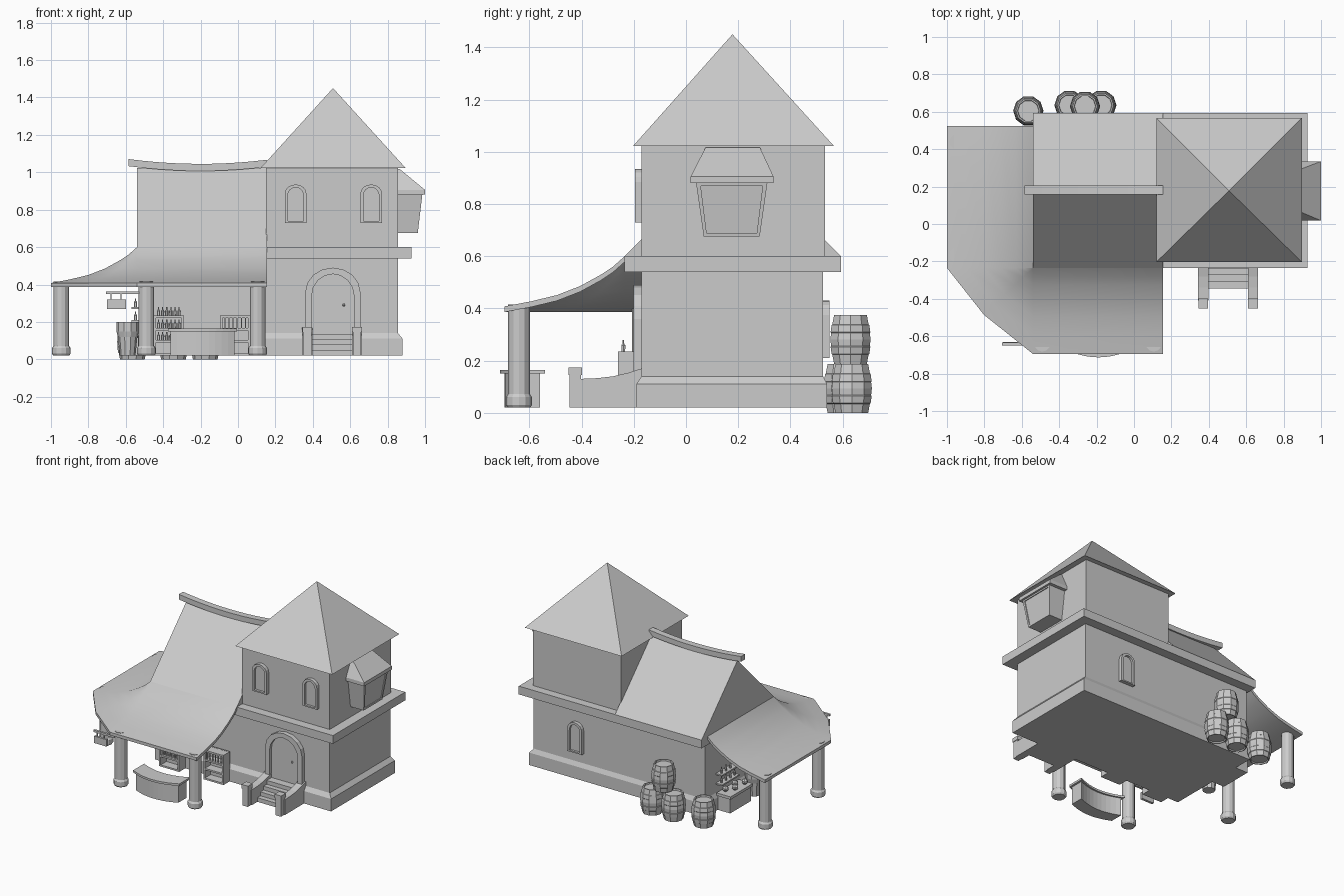
import bpy, bmesh
from math import sin, cos, pi

if "Cube" in bpy.data.objects:
    bpy.data.objects.remove(bpy.data.objects["Cube"])


def mesh(name, verts, faces, smooth=None):
    bm = bmesh.new()
    vs = [bm.verts.new(v) for v in verts]
    for f in faces:
        bm.faces.new([vs[i] for i in f])
    bmesh.ops.recalc_face_normals(bm, faces=bm.faces)
    me = bpy.data.meshes.new(name)
    bm.to_mesh(me)
    bm.free()
    ob = bpy.data.objects.new(name, me)
    bpy.context.collection.objects.link(ob)
    if smooth:
        bpy.ops.object.select_all(action='DESELECT')
        ob.select_set(True)
        bpy.context.view_layer.objects.active = ob
        bpy.ops.object.shade_smooth_by_angle(angle=smooth)
    return ob


def loft(name, rings, smooth=None):
    """Skin equal closed rings and cap both ends."""
    n = len(rings[0])
    faces = [[k * n + i, k * n + (i + 1) % n, (k + 1) * n + (i + 1) % n, (k + 1) * n + i]
             for k in range(len(rings) - 1) for i in range(n)]
    faces += [list(range(n)), [(len(rings) - 1) * n + i for i in range(n)]]
    return mesh(name, [v for r in rings for v in r], faces, smooth)


def at(p, axis, t):
    return {'x': (t, *p), 'y': (p[0], t, p[1]), 'z': (*p, t)}[axis]


def prism(name, pts, axis, a, b):
    return loft(name, [[at(p, axis, t) for p in pts] for t in (a, b)])


def rect(x0, x1, y0, y1, z):
    return [(x0, y0, z), (x1, y0, z), (x1, y1, z), (x0, y1, z)]


def box(name, x0, x1, y0, y1, z0, z1):
    return loft(name, [rect(x0, x1, y0, y1, z) for z in (z0, z1)])


def lathe(name, prof, x, y, z, n=12):
    return loft(name, [[(x + r * cos(2 * pi * i / n), y + r * sin(2 * pi * i / n), z + h)
                        for i in range(n)] for r, h in prof])


def arch(cx, w, z0, z1, rise, n=8):
    return [(cx - w, z0), (cx + w, z0)] + [
        (cx + w * cos(pi * i / n), z1 - rise + rise * sin(pi * i / n)) for i in range(n + 1)]


def arch_frame(name, cx, w, z0, z1, rise, t, y0, y1):
    """Arched surround, from wall y0 out to y1, with a recessed panel."""
    o, i = arch(cx, w, z0, z1, rise), arch(cx, w - t, z0 + t * .6, z1 - t, rise - t * .4)
    n = len(o)
    rings = [[at(p, 'y', y) for p in q] for q, y in ((o, y0), (o, y1), (i, y1), (i, y0))]
    mesh(name + "_frame", [v for r in rings for v in r],
         [[k * n + j, k * n + (j + 1) % n, (k + 1) % 4 * n + (j + 1) % n, (k + 1) % 4 * n + j]
          for k in range(4) for j in range(n)])
    prism(name + "_panel", i, 'y', y0, y0 + (y1 - y0) * .4)


# Walls, plinth and storey band
box("ground_floor", -.52, .855, -.17, .525, .02, .56)
loft("plinth", [rect(-.535, .88, -.19, .54, .02), rect(-.535, .88, -.19, .54, .11),
                rect(-.52, .855, -.17, .525, .14)])
box("storey_band", -.54, .927, -.235, .593, .54, .6)
box("tower_wall", .15, .855, -.17, .532, .6, 1.03)

# Tower roof
mesh("tower_roof", rect(.12, .897, -.203, .567, 1.022) + [(.508, .178, 1.45)],
     [(0, 1, 2, 3), (0, 1, 4), (1, 2, 4), (2, 3, 4), (3, 0, 4)])

# Main gable roof with sagging ridge beam
prism("gable_roof", [(-.235, .6), (.593, .6), (.18, 1.022)], 'x', -.54, .155)
ridge = []
for i in range(11):
    x = -.585 + .74 * i / 10
    z = 1.007 + .025 * ((x + .2) / .38) ** 2
    ridge.append([(x, .158, z), (x, .205, z), (x, .205, z + .038), (x, .158, z + .038)])
loft("ridge_beam", ridge, .6)

# Flared awning sweeping round the front and left sides
prof = [(0, .6), (.045, .56), (.09, .53), (.17, .486), (.26, .451), (.36, .427), (.46, .408)]
stations = [(.155, -.235, 0, -1), (-.54, -.235, 0, -1), (-.54, -.235, -.57, -.545),
            (-.54, -.235, -1, 0), (-.54, .525, -1, 0)]
rings = [[(bx + dx * d, by + dy * d, z) for d, z in prof]
         + [(bx + dx * d, by + dy * d, z - .022) for d, z in reversed(prof)]
         for bx, by, dx, dy in stations]
loft("awning", rings, .6)

# Awning posts
for x, y in ((-.945, .44), (-.945, -.165), (-.49, -.64), (.105, -.64)):
    lathe("awning_post", [(.043, .02), (.05, .03), (.05, .06), (.042, .072), (.042, .415)], x, y, 0)

# Windows and door
for cx in (.308, .712):
    arch_frame("tower_window", cx, .058, .73, .935, .05, .016, -.168, -.196)
arch_frame("back_window", .51, .058, .21, .43, .055, .016, .524, .55)
arch_frame("door", .507, .147, .1, .49, .13, .034, -.168, -.202)
lathe("door_knob", [(.003, -.008), (.008, 0), (.003, .008)], .565, -.187, .29, 6)

# Front steps with side walls and end posts
for i in range(4):
    box("step", .39, .62, -.345 + .036 * i, -.17, .02, .05 + .028 * i)
rail = [(-.41, .02), (-.17, .02), (-.17, .17), (-.22, .154), (-.28, .14), (-.34, .133), (-.41, .13)]
for cx in (.37, .636):
    prism("stair_wall", rail, 'x', cx - .027, cx + .027)
    box("stair_post", cx - .022, cx + .022, -.447, -.402, .02, .145)
    box("stair_post_cap", cx - .026, cx + .026, -.451, -.398, .145, .173)

# Bay window on the right wall, with a hipped cap
loft("bay_body", [rect(.85, .955, .068, .282, .675), rect(.85, .98, .038, .312, .885)])


def bay_pt(u, z, out):
    # point on the sloping bay front, u from -1 to 1
    t = (z - .675) / .21
    return (.955 + .025 * t + out, .175 + u * (.107 + .03 * t), z)


for side in (-1, 1):
    loft("bay_side_trim", [[bay_pt(side * u, z, o) for u, o in
                            ((1, 0), (1, .006), (.88, .006), (.88, 0))] for z in (.675, .885)])
for z in (.675, .87):
    loft("bay_cross_trim", [[bay_pt(u, z + h, o) for h, o in
                             ((0, 0), (0, .006), (.014, .006), (.014, 0))] for u in (-.88, .88)])
loft("bay_roof", [rect(.85, 1, .018, .335, .88), rect(.85, 1, .018, .335, .906),
                  rect(.85, .865, .075, .283, 1.017)])

# Barrels
barrel = [(.056, .008), (.06, 0), (.066, 0), (.073, .035), (.076, .037), (.08, .065), (.078, .068),
          (.081, .094), (.078, .118), (.08, .121), (.076, .149), (.073, .151), (.066, .187),
          (.058, .187), (.056, .175)]
for x, y, z in ((-.565, .605, 0), (-.345, .635, 0), (-.175, .635, 0), (-.262, .63, .188)):
    lathe("barrel", barrel, x, y, z, 10)

# Curved counter
def bow(x0, x1, back, front, n=10):
    xs = [x0 + (x1 - x0) * i / n for i in range(n + 1)]
    c = [.045 * ((x + .19) / .18) ** 2 for x in xs]
    return ([(x, front + d) for x, d in zip(xs, c)]
            + [(x, back + d) for x, d in reversed(list(zip(xs, c)))])


prism("counter_body", bow(-.36, -.02, -.6, -.695), 'z', .02, .15)
prism("counter_top", bow(-.375, -.005, -.588, -.713), 'z', .15, .165)

# Wall shelves with bottles
bottle = [(.008, 0), (.009, .025), (.003, .033), (.003, .045)]
for x0, x1, filled in ((-.45, -.29, True), (-.095, .065, False)):
    for x in (x0, x1 - .012):
        box("shelf_side", x, x + .012, -.26, -.185, .02, .235)
    for z in (.02, .09, .155, .222):
        box("shelf_board", x0, x1, -.26, -.185, z, z + .012)
    box("shelf_back", x0, x1, -.195, -.185, .02, .235)
    for i in range(6):
        x = x0 + .025 + .022 * i
        if filled:
            for z in (.102, .167, .234):
                lathe("bottle", bottle, x, -.24, z, 6)
        else:
            box("shelf_slat", x - .003, x + .003, -.255, -.249, .165, .225)

# Goods under the left awning: crate with produce, basket, wall shelf
box("crate", -.635, -.535, .16, .4, .02, .125)
box("crate_rim", -.643, -.53, .152, .408, .125, .145)
for i in range(4):
    lathe("produce", [(.008, 0), (.022, .014), (.022, .026), (.008, .038)],
          -.605 + .04 * (i % 2), .19 + .055 * i, .145, 6)
lathe("basket", [(.042, .02), (.052, .12), (.06, .15), (.06, .2), (.05, .2), (.045, .16)],
      -.59, .06, 0, 10)
for z in (.2, .27):
    box("side_shelf", -.57, -.515, .2, .4, z, z + .01)
    for i in range(4):
        lathe("bottle", bottle, -.548, .225 + .05 * i, z + .01, 6)

# Hanging sign
box("sign_arm", -.707, -.5, -.649, -.633, .348, .362)
for x in (-.68, -.625):
    box("sign_hanger", x - .003, x + .003, -.644, -.638, .315, .35)
box("sign_board", -.7, -.6, -.65, -.632, .27, .32)
